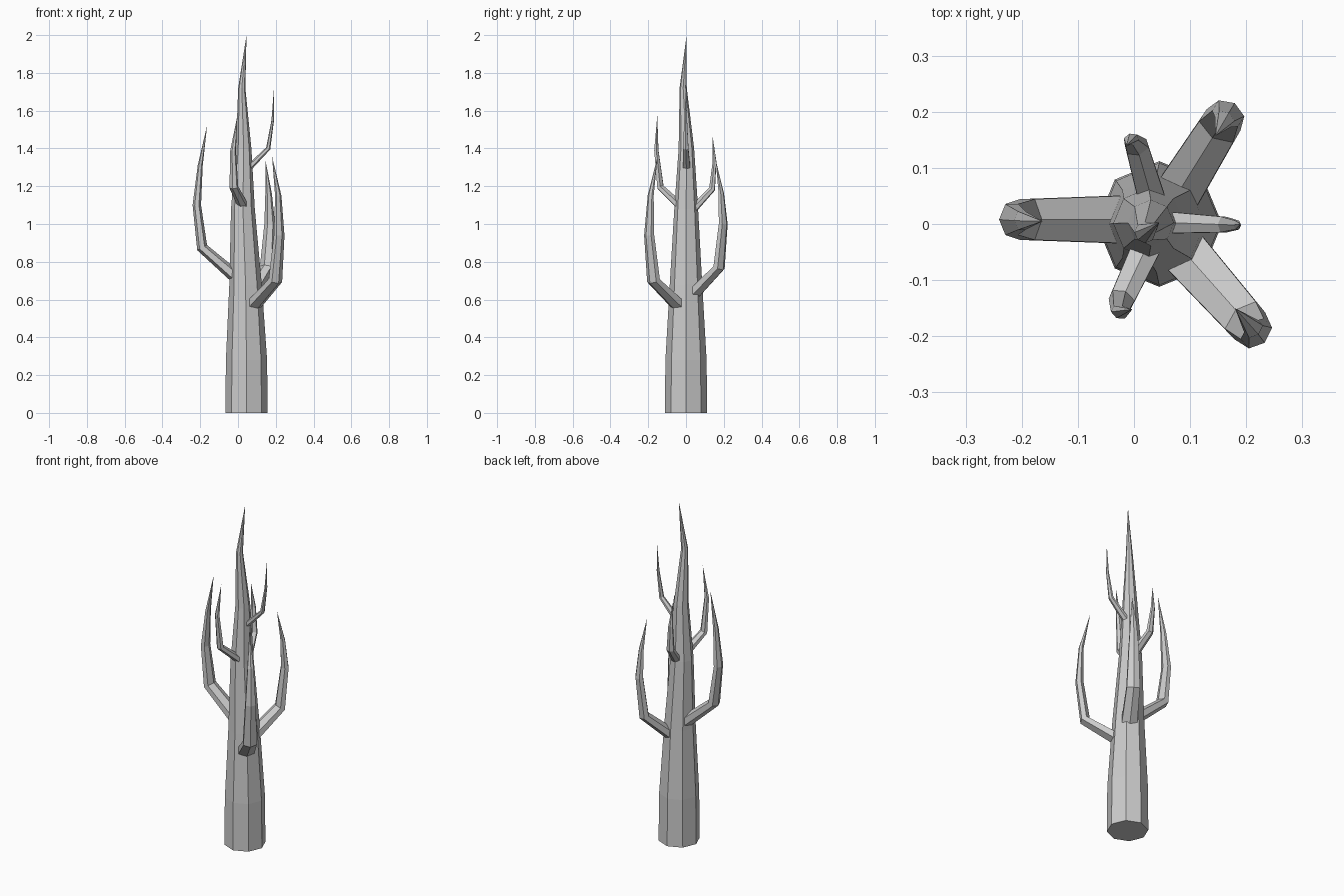
import bpy, bmesh
from math import cos, sin, tau
from mathutils import Vector

if "Cube" in bpy.data.objects:
    bpy.data.objects.remove(bpy.data.objects["Cube"])


def limb(name, path, sides, depth=1.0, upright=False):
    """Tapered faceted tube through (x, y, z, radius); the last point is a spike."""
    pts = [Vector(p[:3]) for p in path]
    out = pts[1] - pts[0]
    side = Vector((1, 0, 0)) if upright else out.cross(Vector((0, 0, 1))).normalized()
    bm = bmesh.new()
    rings = []
    for i, p in enumerate(pts[:-1]):
        t = (pts[i + 1] - p).normalized()
        if i:
            t = (t + (p - pts[i - 1]).normalized()).normalized()
        if upright:
            t = Vector((0, 0, 1))
        up = t.cross(side).normalized()
        r = path[i][3]
        rings.append([bm.verts.new(p + side * r * sin(tau * k / sides)
                                   + up * r * depth * cos(tau * k / sides))
                      for k in range(sides)])
    tip = bm.verts.new(pts[-1])
    bm.faces.new(rings[0])
    for k in range(sides):
        n = (k + 1) % sides
        for a, b in zip(rings, rings[1:]):
            bm.faces.new((a[k], a[n], b[n], b[k]))
        bm.faces.new((rings[-1][k], rings[-1][n], tip))
    bmesh.ops.recalc_face_normals(bm, faces=bm.faces)
    mesh = bpy.data.meshes.new(name)
    bm.to_mesh(mesh)
    bm.free()
    bpy.context.collection.objects.link(bpy.data.objects.new(name, mesh))


# Octagonal trunk ending in a bent spike
limb("trunk", [(.045, 0, 0, .112), (.045, 0, .28, .109), (.04, 0, .68, .086),
               (.026, .001, 1.08, .063), (.03, .002, 1.4, .041),
               (.02, -.015, 1.72, .019), (.045, .003, 2, 0)], 8, upright=True)

# Three large lower branches
limb("large_branch_left", [(0, .008, .71, .05), (-.19, .008, .875, .042), (-.218, .008, 1.1, .032),
                           (-.2, .006, 1.31, .019), (-.163, .005, 1.525, 0)], 6, .7)
limb("large_branch_front", [(.085, -.045, .575, .05), (.198, -.172, .7, .042), (.218, -.195, .94, .032),
                            (.213, -.187, 1.15, .019), (.18, -.15, 1.36, 0)], 6, .7)
limb("large_branch_back", [(.075, .05, .64, .048), (.153, .175, .77, .041), (.168, .197, 1, .031),
                           (.162, .187, 1.16, .019), (.145, .157, 1.34, 0)], 6, .7)

# Three small upper branches
limb("small_branch_front", [(.025, -.035, 1.1, .03), (-.022, -.135, 1.195, .025),
                            (-.026, -.157, 1.39, .016), (-.003, -.152, 1.575, 0)], 6, .75)
limb("small_branch_back", [(.033, .04, 1.08, .028), (.005, .138, 1.185, .023),
                           (-.005, .151, 1.33, .014), (-.013, .14, 1.47, 0)], 6, .75)
limb("small_branch_right", [(.05, .003, 1.29, .023), (.16, -.001, 1.4, .016),
                            (.184, -.002, 1.55, .009), (.19, 0, 1.715, 0)], 6, .75)
